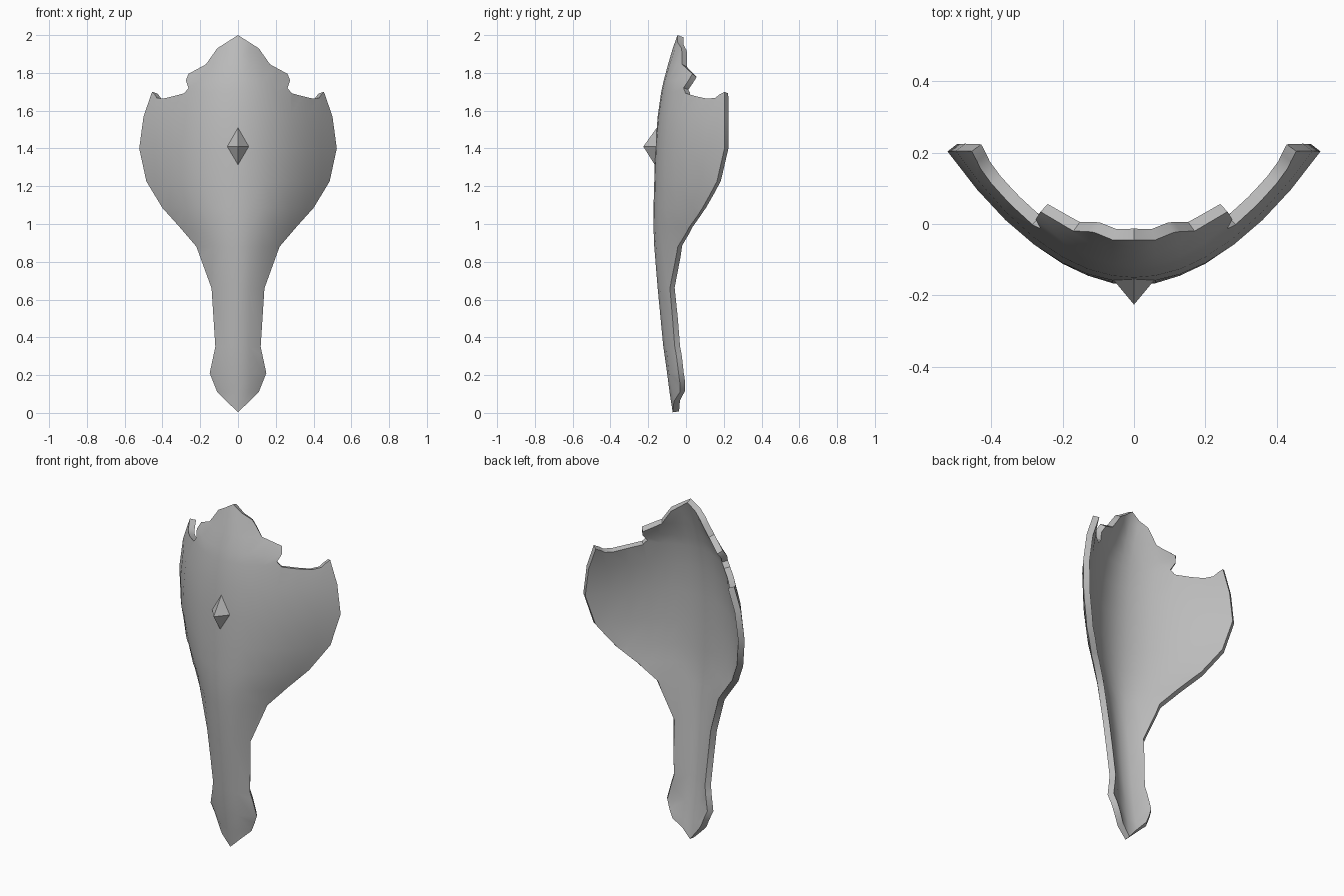
import bpy, bmesh

if "Cube" in bpy.data.objects:
    bpy.data.objects.remove(bpy.data.objects["Cube"])

steel = bpy.data.materials.new("grey steel")
steel.diffuse_color = (0.5, 0.5, 0.5, 1)
steel.use_nodes = True
steel.node_tree.nodes["Principled BSDF"].inputs["Base Color"].default_value = steel.diffuse_color

# Right half of the outline (x, z), from crown tip down to the foot
HALF = [(0, 2.0), (0.11, 1.93), (0.17, 1.845), (0.262, 1.795), (0.276, 1.76),
        (0.262, 1.72), (0.285, 1.692), (0.34, 1.677), (0.40, 1.663), (0.43, 1.668),
        (0.453, 1.705), (0.50, 1.57), (0.523, 1.40), (0.485, 1.225), (0.40, 1.085),
        (0.31, 0.985), (0.22, 0.88), (0.14, 0.66), (0.12, 0.35), (0.15, 0.21),
        (0.11, 0.11), (0, 0.003)]

# Height, depth of the centre line, sideways curvature
BEND = [(0, -.07, 4.5), (.11, -.087, 4.5), (.21, -.10, 2.7), (.35, -.12, 4.2),
        (.66, -.15, 3.3), (.88, -.168, 2.58), (.98, -.172, 2.0), (1.085, -.172, 1.62),
        (1.225, -.168, 1.41), (1.40, -.163, 1.34), (1.57, -.150, 1.42),
        (1.70, -.131, 1.62), (1.76, -.118, 1.72), (1.845, -.095, 2.6),
        (1.93, -.07, 3.8), (2.0, -.045, 4.0)]


def depth(x, z):
    for (z0, c0, k0), (z1, c1, k1) in zip(BEND, BEND[1:]):
        if z <= z1 + 1e-5:
            break
    f = min(max((z - z0) / (z1 - z0), 0), 1)
    return c0 + (c1 - c0) * f + (k0 + (k1 - k0) * f) * x * x


def add_object(name, bm):
    mesh = bpy.data.meshes.new(name)
    bm.to_mesh(mesh)
    bm.free()
    mesh.materials.append(steel)
    obj = bpy.data.objects.new(name, mesh)
    bpy.context.collection.objects.link(obj)
    return obj


# Shield plate: flat outline, sliced into a grid, then bent
bm = bmesh.new()
loop = [(-x, z) for x, z in HALF] + [(x, z) for x, z in HALF[-2:0:-1]]
bm.faces.new([bm.verts.new((x, 0, z)) for x, z in loop])
cuts = [((x, 0, 0), (1, 0, 0)) for x in
        (-.44, -.36, -.28, -.2, -.13, -.06, 0, .06, .13, .2, .28, .36, .44)]
cuts += [((0, 0, row[0]), (0, 0, 1)) for row in BEND[1:-1]]
for co, no in cuts:
    bmesh.ops.bisect_plane(bm, geom=bm.verts[:] + bm.edges[:] + bm.faces[:],
                           dist=1e-4, plane_co=co, plane_no=no)
bmesh.ops.remove_doubles(bm, verts=bm.verts[:], dist=0.006)
for v in bm.verts:
    v.co.y = depth(v.co.x, v.co.z)
bm.normal_update()
if sum(f.normal.y * f.calc_area() for f in bm.faces) > 0:
    bmesh.ops.reverse_faces(bm, faces=bm.faces[:])
plate = add_object("shield_plate", bm)
solid = plate.modifiers.new("thickness", 'SOLIDIFY')
solid.thickness = 0.034
solid.offset = -1
bpy.context.view_layer.objects.active = plate
plate.select_set(True)
bpy.ops.object.modifier_apply(modifier="thickness")
bpy.ops.object.shade_smooth_by_angle(angle=0.6)

# Diamond spike on the front
bm = bmesh.new()
tip = bm.verts.new((0, -0.226, 1.41))
base = [bm.verts.new(p) for p in ((0, -.147, 1.52), (-.066, -.147, 1.41),
                                  (0, -.16, 1.305), (.066, -.147, 1.41))]
for a, b in zip(base, base[1:] + base[:1]):
    bm.faces.new((tip, a, b))
bm.faces.new(base)
bmesh.ops.recalc_face_normals(bm, faces=bm.faces[:])
add_object("diamond_spike", bm)
